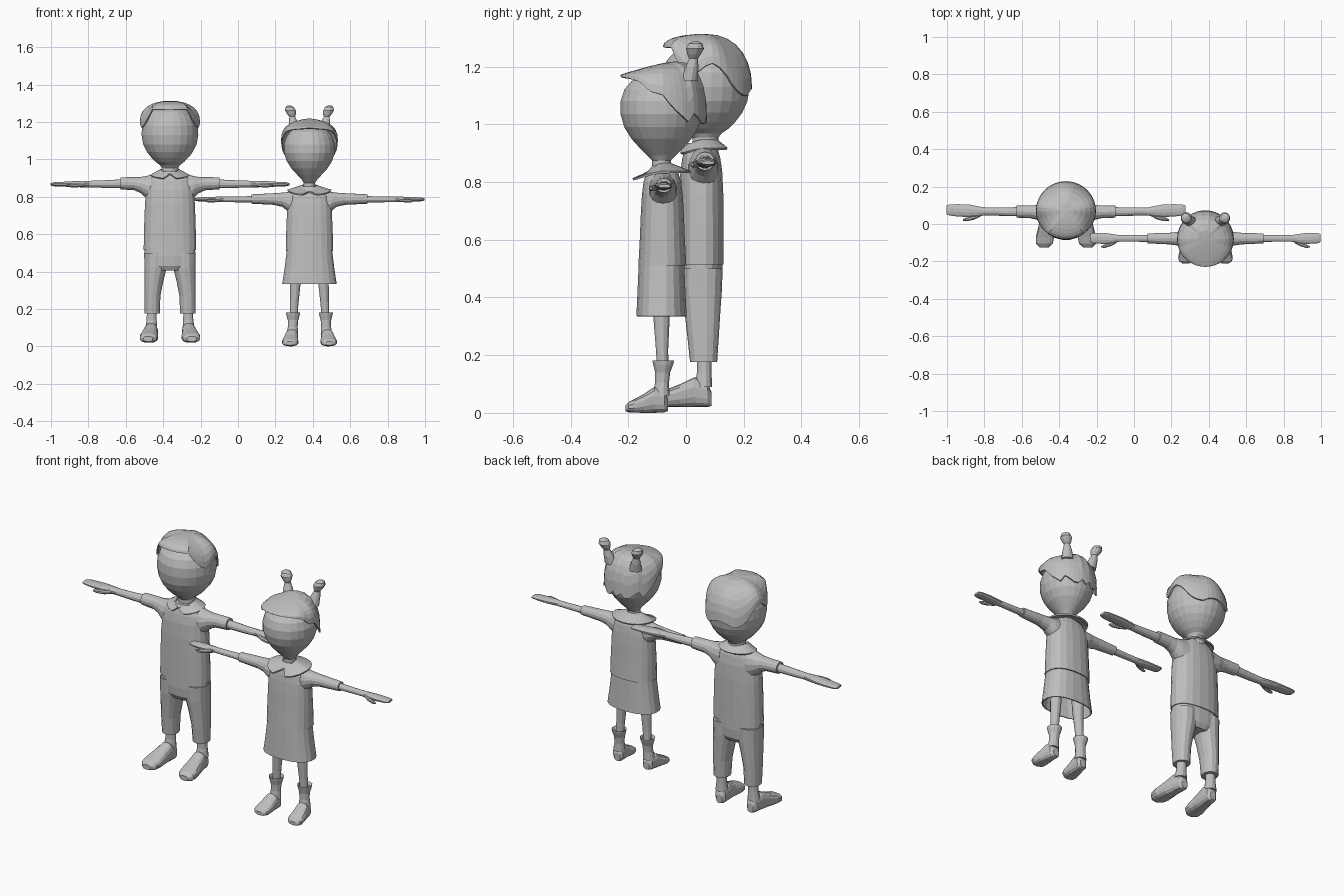
import bpy, bmesh, math

GREY = bpy.data.materials.new("plain_grey")
GREY.diffuse_color = (0.52, 0.52, 0.52, 1)


def spow(v, e):
    return math.copysign(abs(v) ** e, v)


def finish(name, bm, cx, mirror=False, thick=0):
    bmesh.ops.recalc_face_normals(bm, faces=bm.faces)
    me = bpy.data.meshes.new(name)
    bm.to_mesh(me)
    bm.free()
    me.materials.append(GREY)
    ob = bpy.data.objects.new(name, me)
    ob.location.x = cx
    bpy.context.collection.objects.link(ob)
    if thick:
        s = ob.modifiers.new("thickness", 'SOLIDIFY')
        s.thickness, s.offset = thick, -1
    if mirror:
        ob.modifiers.new("mirror", 'MIRROR')
    return ob


def loft(name, cx, rings, axis='z', n=14, e=1.0, mirror=False, caps=True, thick=0):
    """Skin elliptical rings (x, y, z, half_a, half_b) lying across the axis."""
    bm = bmesh.new()
    loops = []
    for x, y, z, a, b in rings:
        loop = []
        for i in range(n):
            t = 2 * math.pi * (i + 0.5) / n
            u, v = a * spow(math.cos(t), e), b * spow(math.sin(t), e)
            d = {'z': (u, v, 0), 'x': (0, u, v), 'y': (u, 0, v)}[axis]
            loop.append(bm.verts.new((x + d[0], y + d[1], z + d[2])))
        loops.append(loop)
    for p, q in zip(loops, loops[1:]):
        for i in range(n):
            j = (i + 1) % n
            bm.faces.new((p[i], p[j], q[j], q[i]))
    if caps:
        bm.faces.new(loops[0])
        bm.faces.new(loops[-1])
    return finish(name, bm, cx, mirror, thick)


def interp(keys, a):
    for (a0, v0), (a1, v1) in zip(keys, keys[1:]):
        if a <= a1:
            return v0 + (v1 - v0) * (a - a0) / (a1 - a0)
    return keys[-1][1]


def hair(name, cx, cy, ztop, rx, front, back, edge, p, slope):
    """Cap of hair; edge gives the lower rim height by angle from the front."""
    bm = bmesh.new()
    n, m = 40, 7
    top = bm.verts.new((0, cy, ztop))
    rows = []
    for k in range(1, m + 1):
        t = k / m * math.pi / 2
        c, s = max(0, math.cos(t)) ** p, math.sin(t) ** p
        row = []
        for i in range(n):
            a = 2 * math.pi * i / n
            deg = math.degrees(a)
            low = interp(edge, min(deg, 360 - deg))
            ry = front if math.cos(a) > 0 else back
            dy = -ry * s * math.cos(a)
            z = low + (ztop - low) * c + slope * dy * c
            row.append(bm.verts.new((rx * s * math.sin(a), cy + dy, z)))
        rows.append(row)
    for i in range(n):
        j = (i + 1) % n
        bm.faces.new((top, rows[0][i], rows[0][j]))
        for r, q in zip(rows, rows[1:]):
            bm.faces.new((r[i], q[i], q[j], r[j]))
    return finish(name, bm, cx, thick=0.008)


def collar(name, cx, cy, inner, outer, zin, zout, drop):
    """Open collar with a V gap at the front and pointed front flaps."""
    bm = bmesh.new()
    n = 18
    pairs = []
    for i in range(n + 1):
        f = i / n
        a = 2 * math.pi * f
        w = max(0, math.cos(a)) ** 2
        g_in, g_out = 0.05, 0.32      # the gap widens towards the outer rim
        ai = g_in + (2 * math.pi - 2 * g_in) * f
        ao = g_out + (2 * math.pi - 2 * g_out) * f
        pairs.append((
            bm.verts.new((inner[0] * math.sin(ai), cy - inner[1] * (1 + 0.5 * w) * math.cos(ai), zin - drop * w)),
            bm.verts.new((outer[0] * math.sin(ao), cy - outer[1] * math.cos(ao), zout - drop * 0.7 * w))))
    for p, q in zip(pairs, pairs[1:]):
        bm.faces.new((p[0], p[1], q[1], q[0]))
    return finish(name, bm, cx, thick=0.008)


def stack(y, rows):
    """Rings centred on x=0 from (z, half_x, half_y)."""
    return [(0, y, z, a, b) for z, a, b in rows]


# ---------------- taller child (trousers) ----------------
B, BY = -0.364, 0.068
loft("tall_head_and_neck", B, stack(BY, [
    (0.91, .046, .046), (0.955, .045, .045), (0.968, .052, .055), (0.985, .075, .08),
    (1.01, .1, .105), (1.04, .124, .128), (1.08, .144, .146), (1.13, .153, .154), (1.18, .15, .152),
    (1.22, .135, .137), (1.255, .105, .105), (1.28, .06, .06), (1.29, .01, .01)]), n=24)
hair("tall_hair", B, BY, 1.313, .161, .148, .161,
     [(0, 1.268), (36, 1.266), (50, 1.21), (62, 1.18), (76, 1.167), (84, 1.195), (98, 1.213),
      (112, 1.19), (130, 1.12), (150, 1.094), (166, 1.12), (180, 1.125)], 0.9, 0.0)
collar("tall_collar", B, 0.06, (.05, .048), (.105, .085), .948, .918, .025)
loft("tall_shirt", B, stack(.053, [
    (.515, .142, .078), (.65, .139, .078), (.76, .135, .077), (.84, .128, .073),
    (.885, .115, .066), (.912, .095, .058), (.935, .055, .048)]), n=20, e=.85)
loft("tall_sleeve", B, [
    (.08, .06, .84, .055, .085), (.125, .06, .851, .05, .06), (.155, .062, .863, .04, .043),
    (.19, .065, .87, .035, .035), (.265, .066, .872, .033, .032)], 'x', n=14, mirror=True)
loft("tall_arm_and_hand", B, [
    (.25, .066, .87, .025, .024), (.35, .066, .868, .023, .021), (.43, .067, .868, .021, .018),
    (.47, .068, .868, .028, .018), (.52, .071, .868, .035, .016), (.58, .073, .867, .034, .013),
    (.62, .075, .867, .031, .011), (.639, .076, .867, .024, .006)], 'x', n=12, mirror=True)
loft("tall_thumb", B, [
    (.455, .052, .865, .012, .012), (.49, .035, .862, .013, .012), (.53, .025, .86, .011, .01),
    (.55, .022, .86, .005, .005)], 'x', n=8, mirror=True)
loft("tall_trouser_seat", B, stack(.053, [
    (.55, .135, .073), (.48, .138, .074), (.43, .128, .07), (.405, .09, .055)]), n=20, e=.85)
loft("tall_trouser_leg", B, [
    (.075, .055, .5, .064, .072), (.077, .055, .42, .061, .069), (.086, .057, .35, .052, .062),
    (.094, .059, .27, .044, .055), (.095, .061, .177, .042, .047)], n=14, e=.9, mirror=True)
loft("tall_ankle", B, [
    (.097, .063, .2, .026, .026), (.098, .063, .14, .028, .026), (.1, .06, .09, .034, .032)],
     n=12, mirror=True)
loft("tall_foot", B, [
    (.096, .088, .048, .018, .024), (.097, .075, .062, .031, .042), (.101, .03, .072, .037, .052),
    (.107, -.02, .06, .043, .04), (.112, -.07, .05, .05, .03), (.115, -.105, .045, .046, .024),
    (.117, -.125, .04, .025, .014)], 'y', n=14, e=.75, mirror=True)

# ---------------- shorter child (skirt) ----------------
G, GY = 0.382, -0.085
loft("short_head_and_neck", G, stack(GY, [
    (.83, .032, .032), (.875, .031, .033), (.892, .042, .05), (.92, .068, .078),
    (.95, .096, .105), (.99, .122, .13), (1.035, .137, .143), (1.08, .138, .143),
    (1.12, .125, .13), (1.15, .103, .105), (1.175, .065, .06), (1.185, .01, .01)]), n=24)
hair("short_hair", G, -0.08, 1.212, .152, .149, .153,
     [(0, 1.168), (37, 1.16), (58, 1.148), (72, 1.115), (92, 1.1), (102, 1.06), (126, 1.008),
      (137, 1.045), (150, 1.005), (165, 1.0), (172, 1.03), (180, 1.005)], 0.8, 0.22)
loft("short_hair_bun", G, [
    (.075, .01, 1.15, .035, .03), (.085, .02, 1.195, .026, .024), (.092, .026, 1.228, .016, .016),
    (.096, .028, 1.242, .024, .024), (.102, .031, 1.262, .03, .032), (.106, .033, 1.28, .023, .025),
    (.108, .034, 1.288, .008, .008)], n=12, mirror=True)
collar("short_collar", G, -0.087, (.036, .036), (.118, .104), .865, .838, .035)
loft("short_top", G, stack(-.082, [
    (.51, .128, .084), (.6, .126, .079), (.7, .122, .075), (.76, .119, .071),
    (.8, .108, .066), (.832, .085, .056), (.855, .04, .036)]), n=20, e=.85)
loft("short_sleeve", G, [
    (.07, -.08, .765, .05, .075), (.115, -.08, .774, .046, .052), (.145, -.079, .784, .038, .038),
    (.19, -.078, .788, .032, .031), (.31, -.077, .788, .027, .025)], 'x', n=14, mirror=True)
loft("short_arm_and_hand", G, [
    (.29, -.077, .787, .02, .018), (.38, -.077, .786, .018, .016), (.46, -.077, .786, .018, .015),
    (.49, -.078, .786, .024, .015), (.53, -.078, .786, .03, .014), (.57, -.077, .786, .029, .012),
    (.6, -.076, .786, .028, .01), (.616, -.075, .786, .022, .006)], 'x', n=12, mirror=True)
loft("short_thumb", G, [
    (.475, -.092, .784, .01, .011), (.505, -.108, .78, .011, .01), (.54, -.119, .778, .01, .009),
    (.558, -.122, .778, .004, .004)], 'x', n=8, mirror=True)
loft("short_skirt", G, stack(-.085, [
    (.55, .118, .075), (.51, .123, .08), (.42, .134, .084), (.335, .147, .088)]),
     n=20, e=.85, caps=False, thick=.006)
loft("short_leg", G, [
    (.072, -.085, .46, .034, .034), (.075, -.085, .34, .029, .03), (.082, -.083, .22, .023, .022),
    (.085, -.08, .14, .021, .02)], n=12, mirror=True)
loft("short_boot_shaft", G, [
    (.088, -.079, .165, .03, .03), (.088, -.079, .182, .039, .039), (.088, -.079, .168, .037, .036),
    (.088, -.081, .14, .029, .027), (.089, -.083, .105, .027, .025), (.092, -.086, .06, .033, .03)],
     n=12, mirror=True)
loft("short_boot_foot", G, [
    (.09, -.063, .028, .018, .022), (.092, -.075, .04, .031, .038), (.096, -.11, .045, .035, .045),
    (.1, -.145, .033, .04, .033), (.103, -.18, .024, .044, .023), (.104, -.199, .02, .038, .018),
    (.105, -.21, .016, .02, .01)], 'y', n=14, e=.75, mirror=True)
